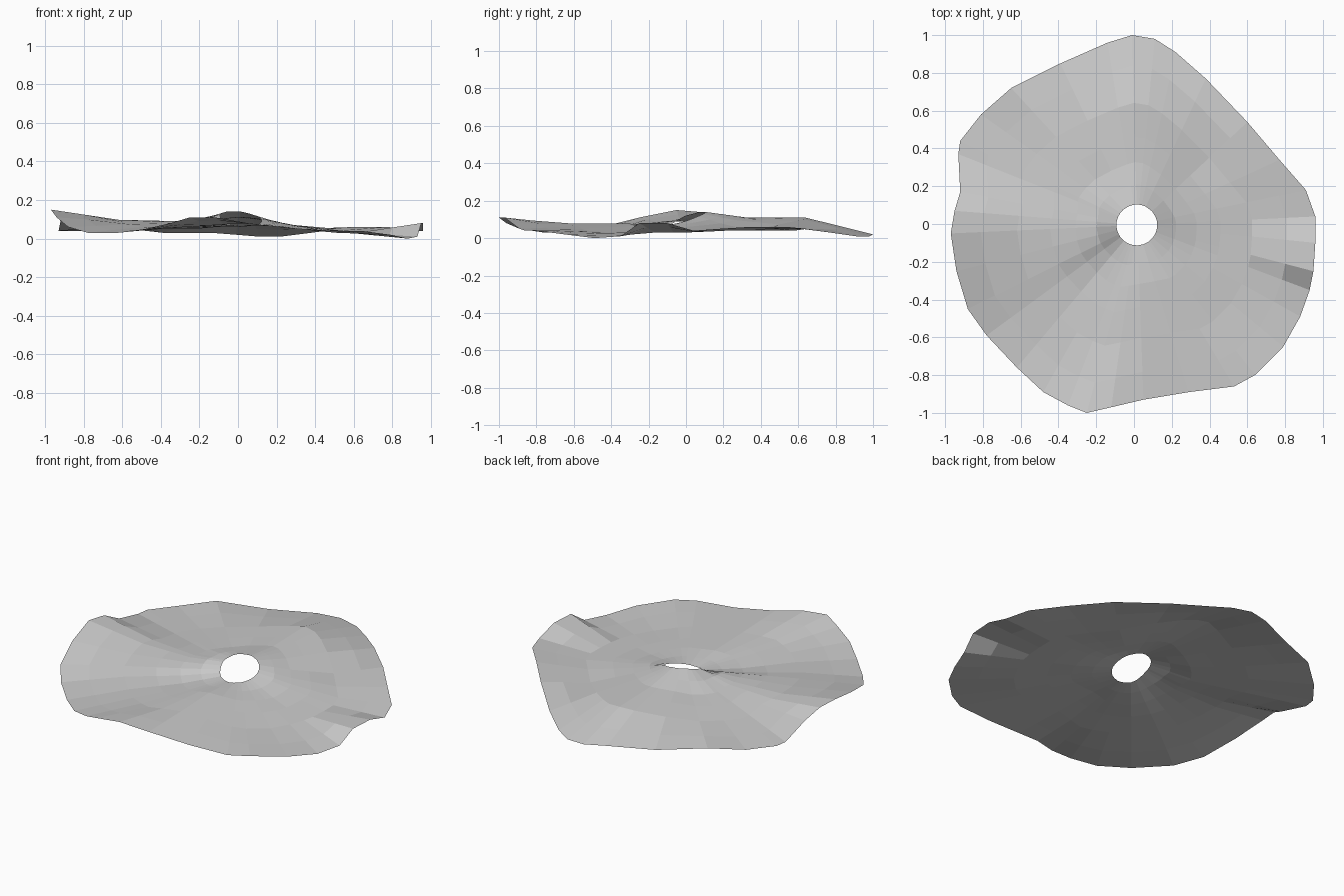
import bpy
import bmesh
import math
from mathutils import Vector

default_cube = bpy.data.objects.get("Cube")
if default_cube:
    bpy.data.objects.remove(default_cube, do_unlink=True)

# Outer edge, clockwise from the back, as (x, y, height) in hundredths
RIM = [(-1, 100, 2), (11, 98, 1), (22, 91, 1), (38, 77, 3), (60, 54, 6),
       (77, 34, 6), (91, 18, 5), (96, 4, 4), (96, -10, 8), (95, -25, 8),
       (93, -35, 1), (88, -49, 0), (79, -65, 2), (64, -80, 4), (53, -86, 4),
       (29, -89, 5), (5, -93, 8), (-12, -97, 11), (-25, -100, 11),
       (-35, -96, 8), (-48, -89, 5), (-62, -76, 3), (-78, -59, 3),
       (-88, -45, 6), (-94, -25, 11), (-97, -5, 15), (-95, 7, 14),
       (-92, 17, 9), (-93, 37, 4), (-92, 44, 4), (-81, 58, 4),
       (-65, 72, 6), (-39, 85, 3), (-14, 96, 3)]

# Heights around the hole and two inner loops, evenly spaced from +x, in hundredths
HOLE = [9, 12, 14, 14, 12, 7, 6, 7]
INNER = [6, 7, 8, 10, 11, 10, 8, 8, 9, 9, 5, 6, 8, 7, 6, 5]
MIDDLE = [3, 4, 4, 8, 11, 8, 6, 6, 10, 8, 5, 6, 8, 6, 3, 3]

HOLE_CENTRE = Vector((0.015, -0.005))
HOLE_RADIUS = 0.108
RING_STEPS = [0, 0.12, 0.25, 0.4, 0.6, 0.82, 1]


def around(heights, angle):
    """Height at an angle, blended between evenly spaced samples."""
    place = (angle / math.tau) % 1 * len(heights)
    first = int(place) % len(heights)
    second = (first + 1) % len(heights)
    blend = place - int(place)
    return heights[first] * (1 - blend) + heights[second] * blend


def along(step, stops):
    """Height along a spoke, blended between (step, height) stops."""
    for (start, low), (end, high) in zip(stops, stops[1:]):
        if step <= end:
            return low + (high - low) * (step - start) / (end - start)
    return stops[-1][1]


def make_material(name, colour):
    material = bpy.data.materials.new(name)
    material.use_nodes = True
    material.diffuse_color = colour
    shader = next(n for n in material.node_tree.nodes if n.type == "BSDF_PRINCIPLED")
    shader.inputs["Base Color"].default_value = colour
    return material


# Spokes running from the hole to the wavy edge
bm = bmesh.new()
spokes = []
for x, y, height in RIM:
    edge = Vector((x, y)) / 100
    angle = math.atan2(y, x)
    hole = HOLE_CENTRE + edge.normalized() * HOLE_RADIUS
    stops = [(0, around(HOLE, angle)), (0.25, around(INNER, angle)),
             (0.6, around(MIDDLE, angle)), (1, height)]
    spoke = []
    for step in RING_STEPS:
        spot = hole.lerp(edge, step)
        spoke.append(bm.verts.new((spot.x, spot.y, along(step, stops) / 100)))
    spokes.append(spoke)

# Flat faces between neighbouring spokes
for spoke, following in zip(spokes, spokes[1:] + spokes[:1]):
    for ring in range(len(RING_STEPS) - 1):
        bm.faces.new((spoke[ring], following[ring],
                      following[ring + 1], spoke[ring + 1]))

mesh = bpy.data.meshes.new("wavy_sheet")
bm.to_mesh(mesh)
bm.free()
mesh.materials.append(make_material("plain grey", (0.6, 0.6, 0.6, 1)))
sheet = bpy.data.objects.new("wavy_sheet", mesh)
bpy.context.collection.objects.link(sheet)
